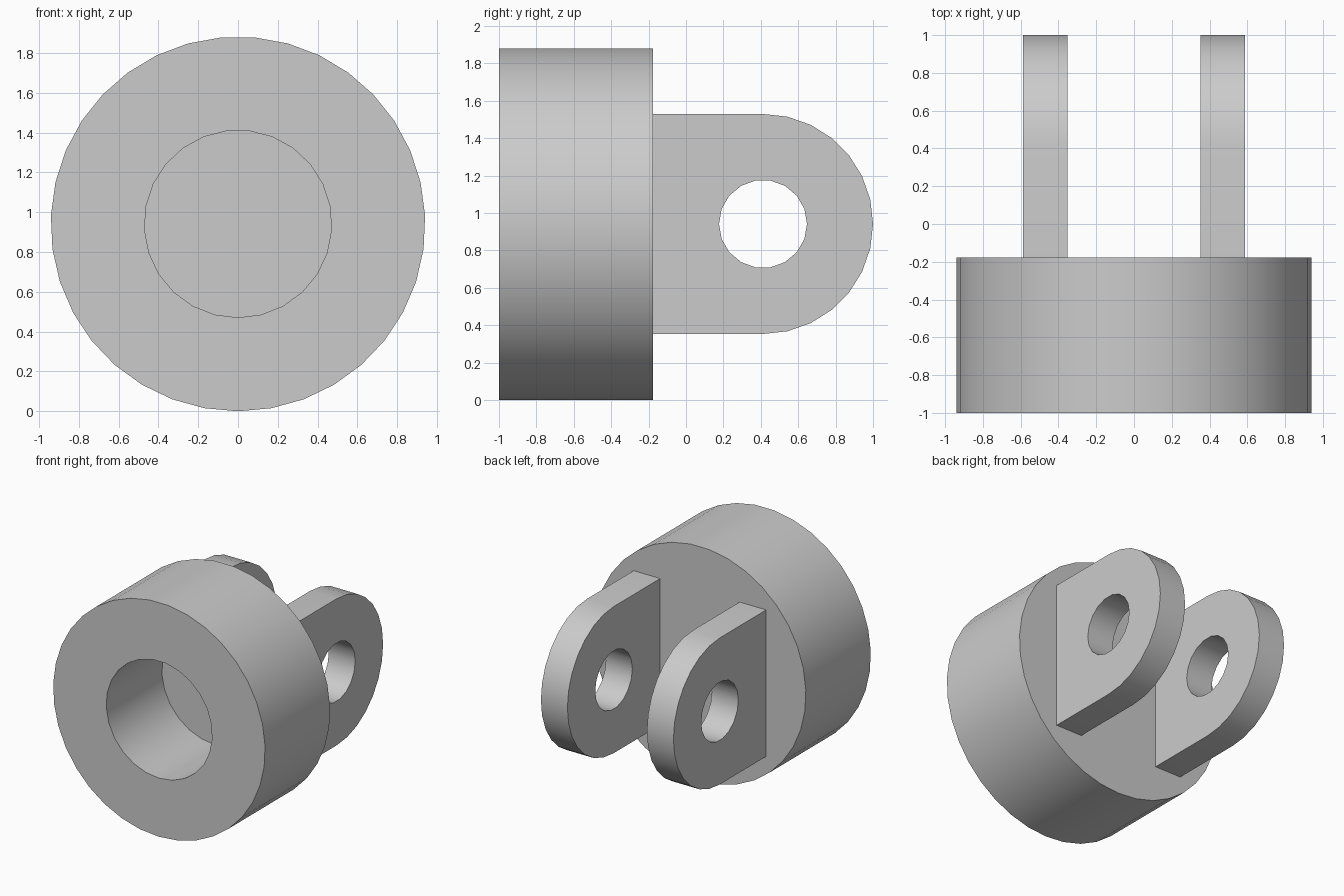
import bpy, bmesh
from math import sin, cos, pi, radians
from mathutils import Vector

cube = bpy.data.objects.get("Cube")
if cube:
    bpy.data.objects.remove(cube, do_unlink=True)

U = 2 / 17            # design unit: overall length is 17 units
FRONT = -1.0
MID_Z = 8 * U
PIN_Y = FRONT + 12 * U

grey = bpy.data.materials.new("grey")
grey.use_nodes = True
colour = (0.6, 0.6, 0.6, 1)
grey.diffuse_color = colour
grey.node_tree.nodes["Principled BSDF"].inputs["Base Color"].default_value = colour


def circle(radius, sides, start):
    """Points (a, b) around a circle, beginning at the start angle."""
    angles = [start + 2 * pi * i / sides for i in range(sides)]
    return [(radius * cos(t), radius * sin(t)) for t in angles]


def loop(bm, points):
    """Closed edge loop through the points."""
    verts = [bm.verts.new(p) for p in points]
    edges = [bm.edges.new((v, verts[i - 1])) for i, v in enumerate(verts)]
    return verts, edges


def wall(bm, a, b):
    """Quads joining two matching loops."""
    for i in range(len(a)):
        bm.faces.new((a[i - 1], a[i], b[i], b[i - 1]))


def finish(bm, name):
    bmesh.ops.recalc_face_normals(bm, faces=bm.faces[:])
    mesh = bpy.data.meshes.new(name)
    bm.to_mesh(mesh)
    bm.free()
    mesh.materials.append(grey)
    obj = bpy.data.objects.new(name, mesh)
    bpy.context.collection.objects.link(obj)
    bpy.ops.object.select_all(action='DESELECT')
    obj.select_set(True)
    bpy.context.view_layer.objects.active = obj
    bpy.ops.object.shade_smooth_by_angle(angle=radians(30))
    return obj


def ring_fill(bm, outer, inner):
    """Flat face with a hole in it."""
    bmesh.ops.triangle_fill(bm, use_beauty=True, edges=outer + inner)


# Round body with a blind bore in its front
def make_body():
    bm = bmesh.new()

    def ring(radius, sides, y):
        return loop(bm, [(a, y, MID_Z + b) for a, b in circle(radius, sides, -pi / 2)])

    outer_front, outer_edges = ring(8 * U, 35, FRONT)
    outer_back, _ = ring(8 * U, 35, FRONT + 7 * U)
    bore_front, bore_edges = ring(4 * U, 25, FRONT)
    bore_end, _ = ring(4 * U, 25, FRONT + 6 * U)
    ring_fill(bm, outer_edges, bore_edges)
    wall(bm, outer_front, outer_back)
    wall(bm, bore_front, bore_end)
    bm.faces.new(outer_back)
    bm.faces.new(bore_end)
    finish(bm, "round_body")


# Rounded lug with a pin hole, standing on the back of the body
def make_lug(name, x_min):
    arc = [(5 * U * cos(t), 5 * U * sin(t))
           for t in (-pi / 2 + pi * i / 14 for i in range(15))]
    outline = arc + [(-5 * U, 5 * U), (-5 * U, -5 * U)]
    hole = circle(2 * U, 18, 0)
    bm = bmesh.new()
    sides = []
    for x in (x_min, x_min + 2 * U):
        loops = [loop(bm, [Vector((x, PIN_Y + a, MID_Z + b)) for a, b in pts])
                 for pts in (outline, hole)]
        ring_fill(bm, loops[0][1], loops[1][1])
        sides.append([verts for verts, _ in loops])
    for near, far in zip(*sides):
        wall(bm, near, far)
    finish(bm, name)


make_body()
make_lug("left_lug", 3 * U)
make_lug("right_lug", -5 * U)
